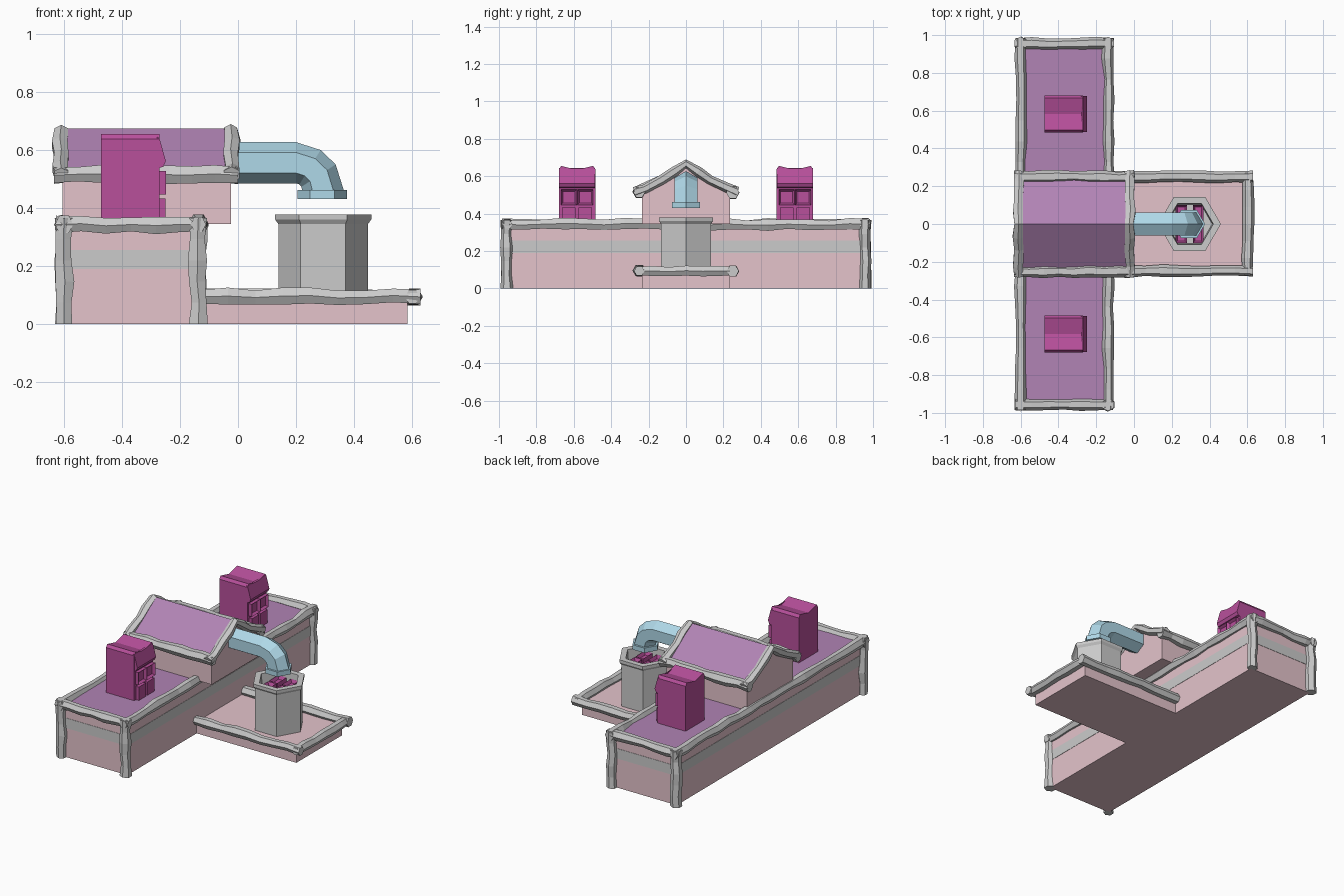
import bpy, bmesh, math, random
from mathutils import Vector as V

if "Cube" in bpy.data.objects:
    bpy.data.objects.remove(bpy.data.objects["Cube"])

random.seed(4)


def material(name, rgb):
    m = bpy.data.materials.new(name)
    m.diffuse_color = (*rgb, 1)
    m.use_nodes = True
    m.node_tree.nodes["Principled BSDF"].inputs["Base Color"].default_value = m.diffuse_color
    return m


PINK = material("pink_wall", (0.78, 0.55, 0.60))
PURPLE = material("purple_roof", (0.44, 0.23, 0.46))
PLUM = material("plum", (0.48, 0.08, 0.33))
BLUE = material("blue_pipe", (0.43, 0.69, 0.81))


def finish(bm, name, mat):
    bmesh.ops.recalc_face_normals(bm, faces=bm.faces)
    me = bpy.data.meshes.new(name)
    bm.to_mesh(me)
    bm.free()
    ob = bpy.data.objects.new(name, me)
    bpy.context.collection.objects.link(ob)
    if mat:
        me.materials.append(mat)
    return ob


def loft(name, rings, mat=None):
    """Skin a list of equal-length rings and cap both ends."""
    bm = bmesh.new()
    rows = [[bm.verts.new(p) for p in r] for r in rings]
    n = len(rows[0])
    for a, b in zip(rows, rows[1:]):
        for i in range(n):
            j = (i + 1) % n
            bm.faces.new((a[i], a[j], b[j], b[i]))
    bm.faces.new(rows[0])
    bm.faces.new(rows[-1])
    return finish(bm, name, mat)


def prism_x(name, prof, x0, x1, mat=None):
    """Extrude a (y, z) profile along x."""
    return loft(name, [[(x, y, z) for y, z in prof] for x in (x0, x1)], mat)


def box(name, x0, x1, y0, y1, z0, z1, mat=None):
    return prism_x(name, [(y0, z0), (y1, z0), (y1, z1), (y0, z1)], x0, x1, mat)


def framed_box(name, dims, axis, rim, depth, mat):
    """Box with the face along +axis inset and sunk, like a window frame."""
    ob = box(name, *dims, mat)
    bm = bmesh.new()
    bm.from_mesh(ob.data)
    face = max(bm.faces, key=lambda f: f.normal.dot(V(axis)))
    bmesh.ops.inset_region(bm, faces=[face], thickness=rim)
    bmesh.ops.translate(bm, verts=face.verts, vec=V(axis) * -depth)
    bm.to_mesh(ob.data)
    bm.free()


def beam(name, path, step, a, b, up=(0, 0, 1)):
    """Rough-hewn six-sided trim along a path; a = half width, b = half height."""
    path = [V(p) for p in path]
    pts = [path[0]]
    for p, q in zip(path, path[1:]):
        k = max(1, round((q - p).length / step))
        pts += [p.lerp(q, i / k) for i in range(1, k + 1)]
    rings = []
    for i, p in enumerate(pts):
        t = (pts[min(i + 1, len(pts) - 1)] - pts[max(i - 1, 0)]).normalized()
        side = t.cross(V(up)).normalized()
        top = side.cross(t)
        s = random.uniform(0.85, 1.12)
        off = side * random.uniform(-.004, .004) + top * random.uniform(-.005, .005)
        if i in (0, len(pts) - 1):
            off = V()
        ring = []
        for k in range(6):
            w = math.pi / 3 * k
            ring.append(p + off + side * a * s * math.cos(w) + top * b * s * 1.1 * math.sin(w))
        rings.append(ring)
    return loft(name, rings)


# Long main building with grey band and flat roof
box("main_wall", -.597, -.133, -.948, .948, 0, .335, PINK)
box("wall_band", -.599, -.131, -.95, .95, .19, .255)
box("main_roof", -.59, -.14, -.94, .94, .33, .345, PURPLE)

# Main building corner posts and roof edging
for x in (-.6, -.137):
    for s in (-1, 1):
        beam("corner_post", [(x, s * .957, 0), (x, s * .957, .365)], .07, .032, .031, (1, 0, 0))
    beam("roof_edge_long", [(x, -.985, .343), (x, .985, .343)], .11, .029, .029)
for s in (-1, 1):
    beam("roof_edge_short", [(-.628, s * .955, .343), (-.11, s * .955, .343)], .09, .031, .029)

# Raised gabled hall across the middle
prism_x("gable_wall", [(-.235, .345), (.235, .345), (.235, .5), (0, .655), (-.235, .5)],
        -.605, -.025, PINK)
prism_x("gable_roof", [(-.245, .50), (0, .655), (.245, .50), (.245, .517), (0, .674), (-.245, .517)],
        -.6, -.03, PURPLE)
for x in (-.61, -.022):
    beam("gable_trim", [(x, -.275, .515), (x, -.22, .535), (x, -.13, .58), (x, 0, .663),
                        (x, .13, .58), (x, .22, .535), (x, .275, .515)], .09, .026, .026, (1, 0, 0))
for s in (-1, 1):
    beam("eave_trim", [(-.635, s * .25, .513), (.0, s * .25, .513)], .08, .032, .03)

# Low front terrace
box("terrace", -.14, .585, -.235, .235, 0, .075, PINK)
for s in (-1, 1):
    beam("terrace_edge_side", [(-.13, s * .25, .093), (.63, s * .25, .093)], .09, .03, .028)
beam("terrace_edge_front", [(.602, -.27, .093), (.602, .27, .093)], .09, .029, .026)

# Open six-sided tank
CX = .294
rings = []
for r, z in [(.155, .07), (.155, .345), (.166, .36), (.166, .378), (.126, .378), (.12, .30)]:
    rings.append([(CX + r * math.cos(math.pi / 3 * k), r * math.sin(math.pi / 3 * k), z)
                  for k in range(6)])
loft("tank", rings)
for x0, x1 in ((.22, .28), (.312, .367)):
    for y0, y1 in ((-.1, -.005), (.005, .1)):
        framed_box("tank_grate", (x0, x1, y0, y1, .29, .345), (0, 0, 1), .014, .02, PLUM)

# Bent six-sided pipe, given by its outer and inner edge points in x-z
outer = [(-.04, .627), (.20, .627), (.285, .60), (.337, .55), (.367, .455)]
inner = [(-.04, .485), (.20, .485), (.212, .481), (.219, .473), (.222, .455)]
rings = []
for o, i in zip(outer, inner):
    o, i = V((o[0], 0, o[1])), V((i[0], 0, i[1]))
    c, h = (o + i) / 2, (o - i) / 2
    rings.append([c + h * math.cos(math.pi / 3 * k) + V((0, .071 * math.sin(math.pi / 3 * k), 0))
                  for k in range(6)])
loft("pipe", rings, BLUE)
loft("pipe_flange", [[(CX - .003 + .085 * math.cos(math.pi / 3 * k),
                       .085 * math.sin(math.pi / 3 * k), z) for k in range(6)]
                     for z in (.43, .461)], BLUE)

# Two plum roof towers with awning, windows and sills facing +x
for c in (-.582, .582):
    prism_x("tower", [(c + y, z) for y, z in
                      [(-.098, .34), (.098, .34), (.098, .637), (.085, .655),
                       (0, .634), (-.085, .655), (-.098, .637)]], -.473, -.271, PLUM)
    awning = [(-.28, .645), (-.271, .64), (-.249, .562), (-.258, .542), (-.28, .535)]
    loft("tower_awning", [[(x, c + y, z) for x, z in awning] for y in (-.096, .096)], PLUM)
    for s in (-1, 1):
        y0, y1 = sorted((c + s * .002, c + s * .086))
        framed_box("tower_window", (-.28, -.248, y0, y1, .447, .528), (1, 0, 0), .014, .016, PLUM)
        box("tower_sill", -.28, -.25, y0 + .006, y1 - .006, .345, .432, PLUM)
